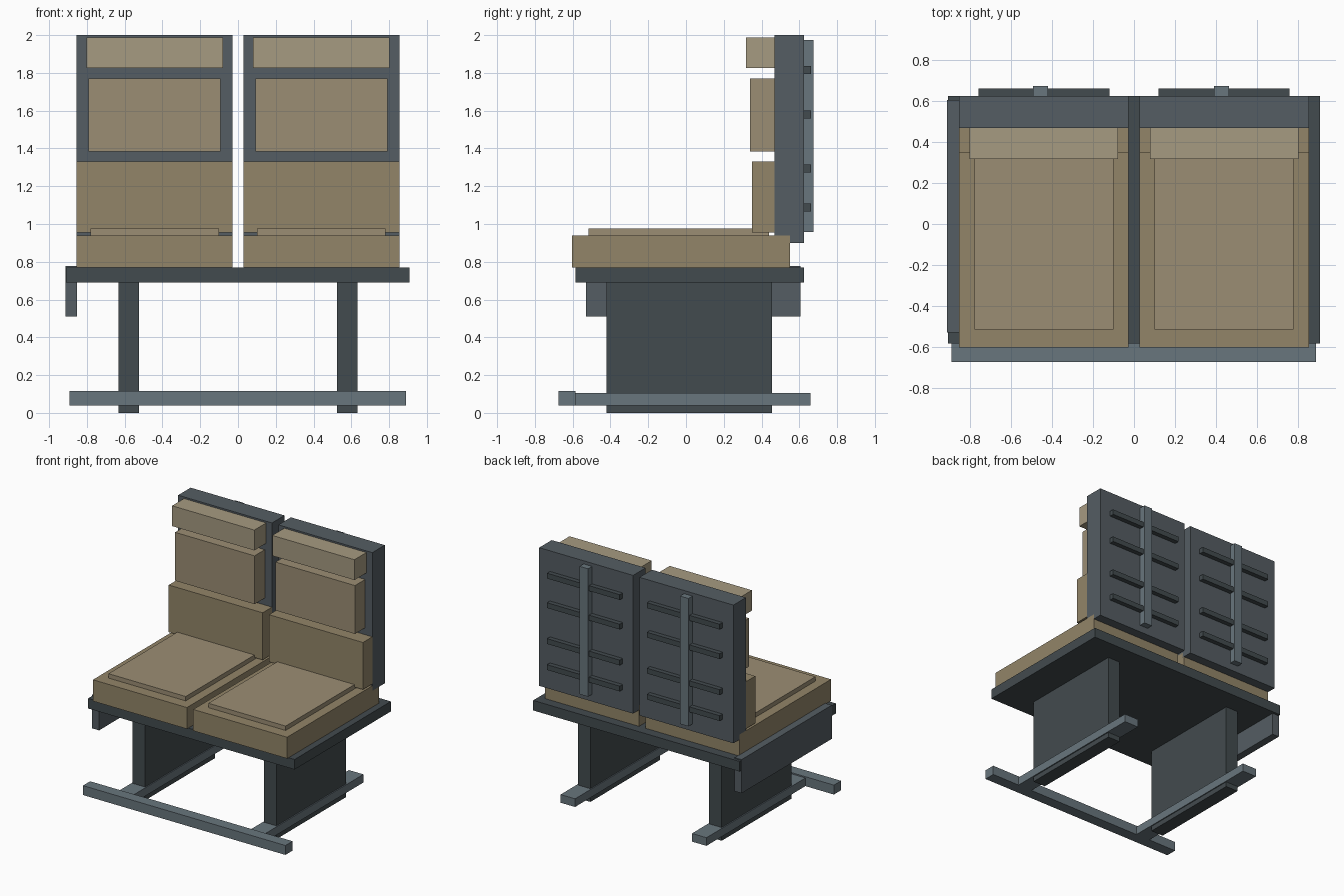
import bpy

if "Cube" in bpy.data.objects:
    bpy.data.objects.remove(bpy.data.objects["Cube"])


def material(name, rgb):
    m = bpy.data.materials.new(name)
    m.diffuse_color = (*rgb, 1)
    m.use_nodes = True
    m.node_tree.nodes["Principled BSDF"].inputs["Base Color"].default_value = m.diffuse_color
    return m


DARK = material("dark_metal", (0.055, 0.07, 0.077))
FRAME = material("frame_metal", (0.09, 0.11, 0.125))
STEEL = material("steel", (0.14, 0.18, 0.205))
BASE = material("tan_base", (0.29, 0.235, 0.14))
PAD = material("tan_pad", (0.33, 0.27, 0.175))
HEAD = material("tan_headrest", (0.38, 0.325, 0.22))


def box(name, x, y, z, mat):
    """Axis-aligned box from (min, max) ranges."""
    bpy.ops.mesh.primitive_cube_add(size=1, location=[sum(r) / 2 for r in (x, y, z)])
    ob = bpy.context.object
    ob.name = name
    ob.scale = [r[1] - r[0] for r in (x, y, z)]
    bpy.ops.object.transform_apply(location=False, rotation=False, scale=True)
    ob.data.materials.append(mat)
    return ob


# Platform, front foot bar and one-sided bracket
box("platform", (-0.91, 0.908), (-0.585, 0.625), (0.69, 0.77), DARK)
box("front_foot_bar", (-0.893, 0.89), (-0.675, -0.585), (0.04, 0.115), STEEL)
box("side_bracket", (-0.913, -0.852), (-0.53, 0.605), (0.51, 0.778), FRAME)

for side, s in (("left", -1), ("right", 1)):
    def part(name, x0, x1, y, z, mat):
        box(f"{side}_{name}", tuple(sorted((s * x0, s * x1))), y, z, mat)

    # Leg and floor runner
    part("leg", 0.523, 0.633, (-0.42, 0.455), (0, 0.69), DARK)
    part("runner", 0.515, 0.642, (-0.59, 0.66), (0.04, 0.105), STEEL)

    # Seat
    part("seat_base", 0.028, 0.855, (-0.603, 0.55), (0.77, 0.94), BASE)
    part("seat_pad", 0.10, 0.78, (-0.515, 0.44), (0.94, 0.975), PAD)

    # Backrest and its cushions
    part("back_frame", 0.028, 0.855, (0.468, 0.625), (0.90, 2.0), FRAME)
    part("lumbar_cushion", 0.028, 0.855, (0.35, 0.468), (0.955, 1.33), BASE)
    part("back_cushion", 0.092, 0.792, (0.34, 0.468), (1.385, 1.77), PAD)
    part("headrest", 0.079, 0.803, (0.318, 0.468), (1.825, 1.987), HEAD)

    # Horizontal slats on the rear face
    for i, z in enumerate((1.087, 1.294, 1.58, 1.815)):
        part(f"rear_slat_{i + 1}", 0.12, 0.76, (0.622, 0.662), (z - 0.021, z + 0.021), DARK)

# Rear vertical bars, not quite mirrored
for side, x in (("left", -0.457), ("right", 0.427)):
    box(f"{side}_rear_bar", (x - 0.037, x + 0.037), (0.625, 0.675), (0.957, 1.975), STEEL)
